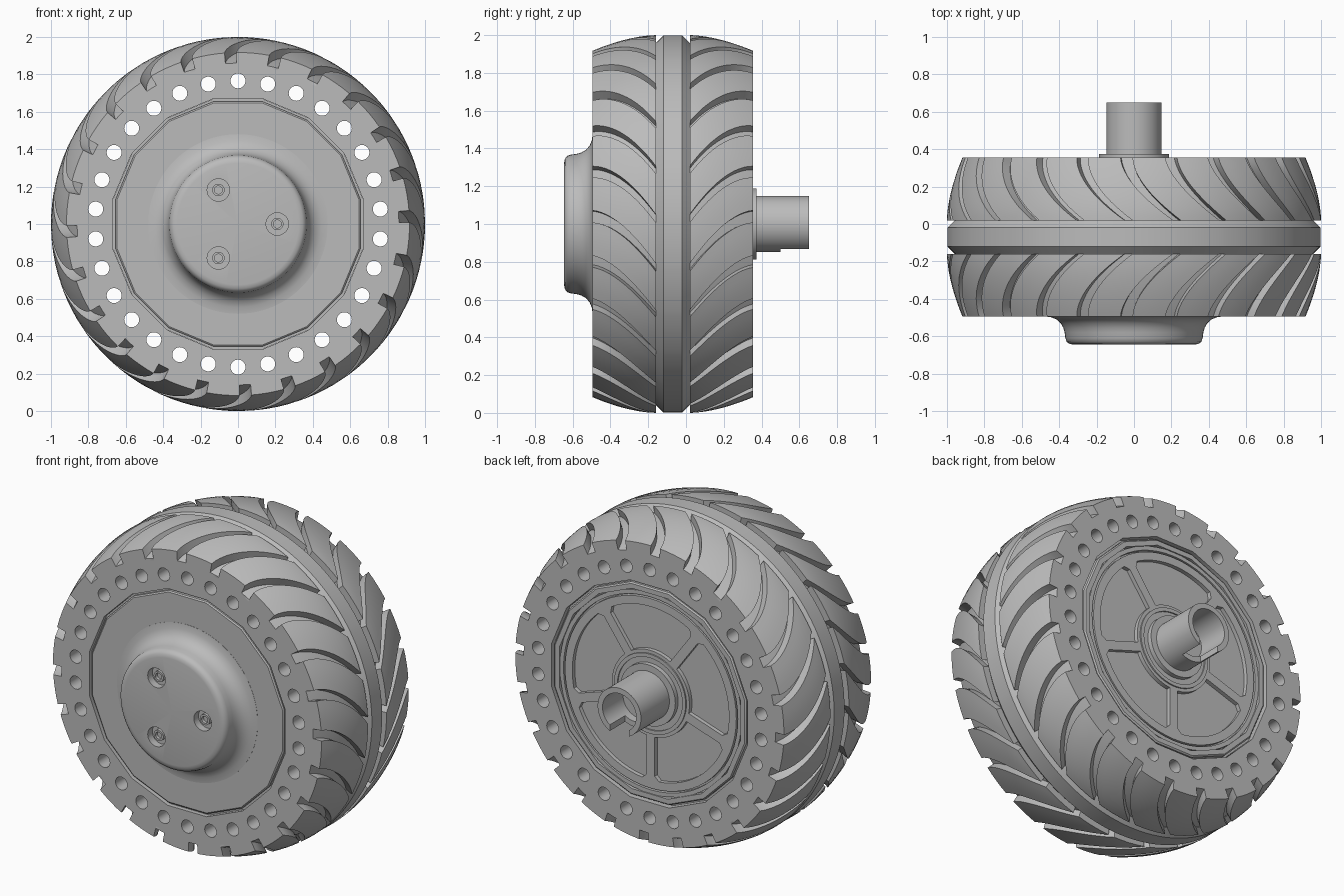
import bpy, bmesh, math
from mathutils import Vector

if "Cube" in bpy.data.objects:
    bpy.data.objects.remove(bpy.data.objects["Cube"])

grey = bpy.data.materials.new("plain grey")
grey.use_nodes = True
GREY = (0.5, 0.5, 0.5, 1)
grey.diffuse_color = GREY
for node in grey.node_tree.nodes:
    if node.type == 'BSDF_PRINCIPLED':
        node.inputs["Base Color"].default_value = GREY

MID = -0.07      # middle plane of the tyre along y
HALF = 0.425     # half the tyre width
TAU = math.tau


def finish(name, mesh, angle=35):
    mesh.materials.clear()
    mesh.materials.append(grey)
    ob = bpy.data.objects.new(name, mesh)
    bpy.context.collection.objects.link(ob)
    bpy.ops.object.select_all(action='DESELECT')
    ob.select_set(True)
    bpy.context.view_layer.objects.active = ob
    bpy.ops.object.shade_smooth_by_angle(angle=math.radians(angle))
    return ob


def from_bmesh(name, bm, angle=35):
    bmesh.ops.remove_doubles(bm, verts=bm.verts, dist=1e-5)
    bmesh.ops.recalc_face_normals(bm, faces=bm.faces)
    mesh = bpy.data.meshes.new(name)
    bm.to_mesh(mesh)
    bm.free()
    return finish(name, mesh, angle)


def lathe(name, profile, segs=64, at=(0, 0), phase=0.0, closed=False, angle=35):
    """Turn a list of (radius, y) points around an axis along y."""
    bm = bmesh.new()
    c, s = math.cos(phase), math.sin(phase)
    vs = [bm.verts.new((at[0] + r * c, y, 1 + at[1] + r * s)) for r, y in profile]
    pairs = list(zip(vs, vs[1:])) + ([(vs[-1], vs[0])] if closed else [])
    edges = [bm.edges.new(p) for p in pairs]
    bmesh.ops.spin(bm, geom=vs + edges, cent=(at[0], 0, 1 + at[1]), axis=(0, 1, 0),
                   angle=TAU, steps=segs)
    return from_bmesh(name, bm, angle)


def baked(ob):
    deps = bpy.context.evaluated_depsgraph_get()
    return bpy.data.meshes.new_from_object(ob.evaluated_get(deps))


def carve(ob, cutters):
    """Subtract the cutters and remove them."""
    for cut in cutters:
        cut.hide_render = True
        mod = ob.modifiers.new("cut", 'BOOLEAN')
        mod.object, mod.operation, mod.solver = cut, 'DIFFERENCE', 'EXACT'
    mesh = baked(ob)
    name = ob.name
    for old in [ob] + cutters:
        bpy.data.objects.remove(old)
    finish(name, mesh)


def ring(radius, n, at=(0, 0), phase=0.0):
    return [(at[0] + radius * math.cos(phase + TAU * i / n),
             at[1] + radius * math.sin(phase + TAU * i / n)) for i in range(n)]


def sheet(name, outlines, y0, y1):
    """Extrude nested flat outlines from y0 to y1."""
    cu = bpy.data.curves.new(name, 'CURVE')
    cu.dimensions, cu.fill_mode, cu.extrude = '2D', 'BOTH', (y1 - y0) / 2
    for pts in outlines:
        sp = cu.splines.new('POLY')
        sp.points.add(len(pts) - 1)
        for p, (x, z) in zip(sp.points, pts):
            p.co = (x, z, 0, 1)
        sp.use_cyclic_u = True
    tmp = bpy.data.objects.new(name, cu)
    bpy.context.collection.objects.link(tmp)
    mesh = baked(tmp)
    bpy.data.objects.remove(tmp)
    for v in mesh.vertices:
        x, z, d = v.co
        v.co = Vector((x, (y0 + y1) / 2 - d, z + 1))
    bm = bmesh.new()
    bm.from_mesh(mesh)
    bmesh.ops.triangulate(bm, faces=[f for f in bm.faces if len(f.verts) > 4])
    return from_bmesh(name, bm)


# Tyre tread: one swept grid with curved slots, both shoulders and the middle rib
def tread_rows():
    sweep = math.radians(15)
    rows = [(HALF, 0.845, 0.845, sweep, 1)]
    n = 14
    for i in range(n + 1):
        u = 1 - i / n                     # 1 at the shoulder, 0 at the rib
        top = 1 - 0.083 * u ** 1.7
        depth = 0.045 + 0.012 * u
        rows.append((0.09 + 0.335 * u, top, top - depth,
                     sweep * (1 - (1 - u) ** 1.7), u))
    rows += [(0.09, 0.958, 0.958, 0, 0), (0.05, 0.998, 0.998, 0, 0)]
    return rows + [(-d, t, f, p, u) for d, t, f, p, u in reversed(rows)]


COUNT = 24
STEP = TAU / COUNT
bm = bmesh.new()
grid = []
for d, top, floor, sweep, u in tread_rows():
    w = math.radians(2.4 + 1.6 * u)       # slot width
    block = [(w + (STEP - w) * k / 4, top) for k in range(5)]
    cells = [(0, floor), (w / 2, floor), (w, floor)] + block
    line = []
    for k in range(COUNT):
        for a, r in cells:
            t = a + k * STEP + sweep + math.radians(0.5)
            line.append(bm.verts.new((r * math.cos(t), MID + d, 1 + r * math.sin(t))))
    grid.append(line)
for a, b in zip(grid, grid[1:]):
    for i in range(len(a)):
        j = (i + 1) % len(a)
        bm.faces.new((a[i], a[j], b[j], b[i]))
bmesh.ops.dissolve_degenerate(bm, dist=1e-5, edges=bm.edges)
from_bmesh("tyre_tread", bm, 30)

# Tyre body with a ring of through holes
FLAT = TAU / 32
holes = [ring(0.04, 24, (0.765 * math.cos(a), 0.765 * math.sin(a)))
         for a in (math.pi / 2 + TAU * i / 30 for i in range(30))]
sheet("tyre_body", [ring(0.846, 144), ring(0.682, 16, phase=FLAT)] + holes,
      MID - HALF, MID + HALF)

# Hub core and front cover
lathe("hub_core", [(0, -0.47), (0.681, -0.47), (0.681, 0.32), (0, 0.32)], 16, phase=FLAT)
lathe("front_cover", [(0, -0.46), (0.668, -0.46), (0.668, -0.487), (0.66, -0.493), (0, -0.493)],
      16, phase=FLAT)

# Front boss with three screw recesses
boss = lathe("front_boss", [
    (0, -0.645), (0.325, -0.645), (0.345, -0.641), (0.36, -0.63), (0.367, -0.61),
    (0.371, -0.58), (0.378, -0.555), (0.392, -0.53), (0.415, -0.51), (0.445, -0.498),
    (0.48, -0.494), (0.48, -0.47), (0, -0.47)], 96)
spots = [(0.21 * math.cos(TAU * i / 3), 0.21 * math.sin(TAU * i / 3)) for i in range(3)]
carve(boss, [lathe("recess", [(0, -0.7), (0.06, -0.7), (0.06, -0.6), (0, -0.6)], 32, p)
             for p in spots])
for i, p in enumerate(spots):
    lathe(f"screw_{i + 1}", [(0, -0.595), (0.033, -0.595), (0.033, -0.625),
                             (0.021, -0.625), (0.021, -0.605), (0, -0.605)], 24, p)


# Back plate with five pockets between spokes
def pocket(mid, r0=0.265, r1=0.535, gap=0.028, n=16):
    pts = []
    corner = 0.03
    for r, inset, sign in ((r1 - corner, 0, -1), (r1, corner, 1), (r1 - corner, 0, 1),
                           (r0, 0, -1)):
        half = math.pi / 5 - math.asin((gap + inset) / r)
        if inset:
            arc = [half * (2 * k / n - 1) for k in range(n + 1)]
        elif r == r0:
            arc = [half * (1 - 2 * k / n) for k in range(n + 1)]
        else:
            arc = [sign * half]
        pts += [(r * math.cos(mid + t), r * math.sin(mid + t)) for t in arc]
    return pts


pockets = [pocket(math.pi / 2 + TAU * i / 5) for i in range(5)]
sheet("back_plate", [ring(0.585, 64)] + pockets, 0.31, 0.345)
lathe("back_rim_outer", [(0.668, 0.3), (0.668, 0.345), (0.66, 0.352), (0.63, 0.352), (0.63, 0.3)],
      16, phase=FLAT, closed=True)
lathe("back_rim_inner", [(0.62, 0.3), (0.62, 0.345), (0.595, 0.345), (0.595, 0.3)],
      64, closed=True)
lathe("back_hub_ring", [(0.245, 0.33), (0.245, 0.353), (0.222, 0.353), (0.222, 0.33)],
      64, closed=True)

# Axle collar and hollow slotted axle
lathe("axle_collar", [(0, 0.33), (0.188, 0.33), (0.188, 0.373), (0, 0.373)], 64)
axle = lathe("axle", [(0, 0.34), (0.148, 0.34), (0.148, 0.65), (0.115, 0.65),
                      (0.115, 0.45), (0, 0.45)], 64)
bm = bmesh.new()
bmesh.ops.create_cube(bm, size=1)
for v in bm.verts:
    v.co = (v.co.x * 0.13, 0.6 + v.co.y * 0.2, 0.87 + v.co.z * 0.12)
carve(axle, [from_bmesh("slot", bm)])
